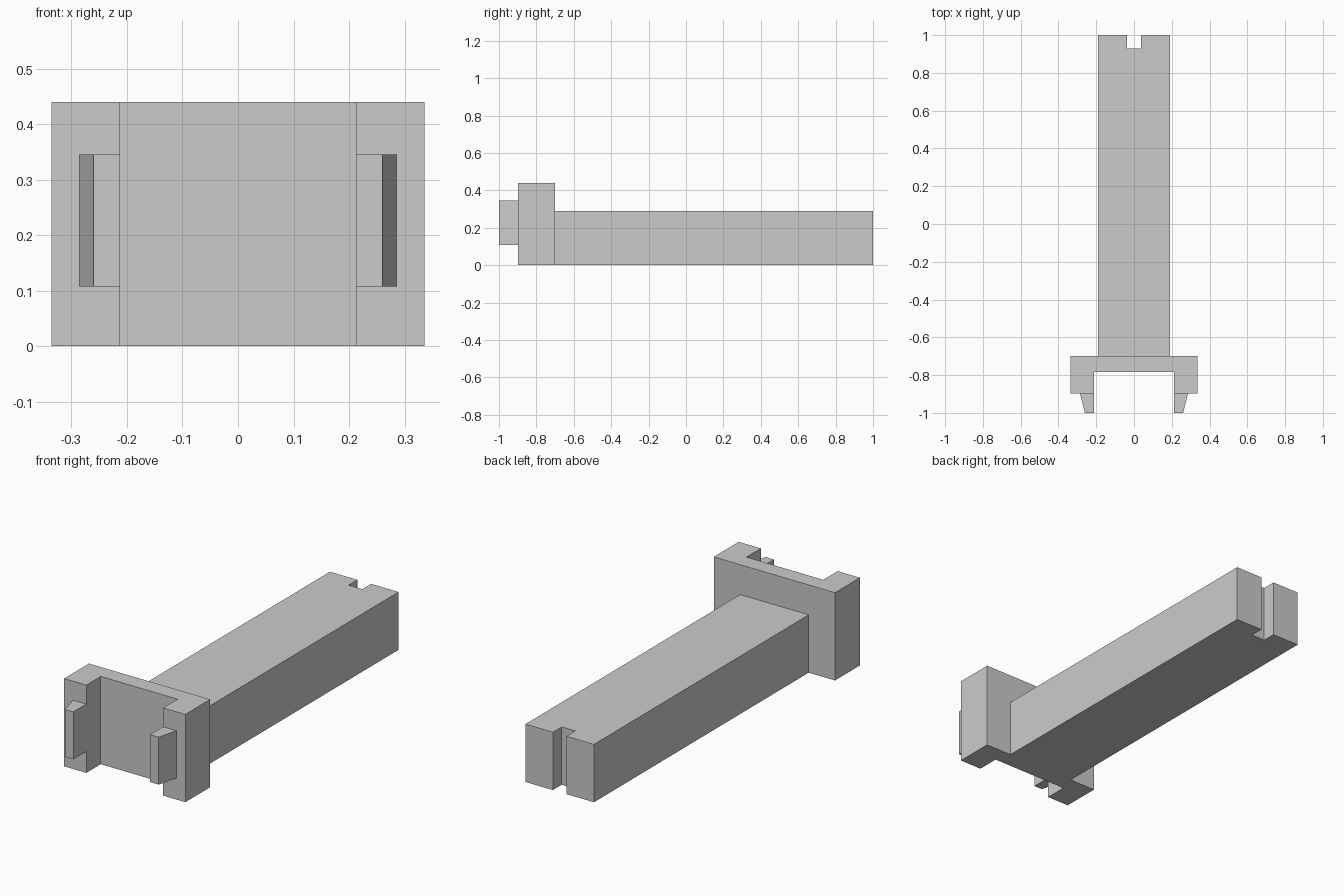
import bpy
import bmesh

cube = bpy.data.objects.get("Cube")
if cube:
    bpy.data.objects.remove(cube, do_unlink=True)

grey = bpy.data.materials.new("plain grey")
grey.use_nodes = True
colour = (0.6, 0.6, 0.6, 1)
grey.diffuse_color = colour
grey.node_tree.nodes["Principled BSDF"].inputs["Base Color"].default_value = colour


def prism(name, outline, bottom, top):
    """Extrude a plan outline (x, y) from bottom to top."""
    bm = bmesh.new()
    face = bm.faces.new([bm.verts.new((x, y, bottom)) for x, y in outline])
    result = bmesh.ops.extrude_face_region(bm, geom=[face], use_keep_orig=True)
    verts = [v for v in result["geom"] if isinstance(v, bmesh.types.BMVert)]
    bmesh.ops.translate(bm, verts=verts, vec=(0, 0, top - bottom))
    bmesh.ops.recalc_face_normals(bm, faces=bm.faces)
    mesh = bpy.data.meshes.new(name)
    bm.to_mesh(mesh)
    bm.free()
    mesh.materials.append(grey)
    obj = bpy.data.objects.new(name, mesh)
    bpy.context.collection.objects.link(obj)
    return obj


def mirrored(half):
    """Complete a right-hand half outline across x = 0."""
    return half + [(-x, y) for x, y in reversed(half)]


# Long shaft with a notch in its back end
prism("shaft", mirrored([(0.19, -0.7), (0.19, 1), (0.038, 1), (0.038, 0.93)]), 0, 0.29)

# U-shaped head, open to the front
prism("head", mirrored([(0.213, -0.783), (0.213, -0.897), (0.336, -0.897), (0.336, -0.7)]), 0, 0.44)

# Tapered prongs on the front of the head arms
for side, label in ((1, "left"), (-1, "right")):
    prong = [(0.213, -0.897), (0.286, -0.897), (0.26, -1), (0.213, -1)]
    prism(label + "_prong", [(side * x, y) for x, y in prong], 0.107, 0.345)
